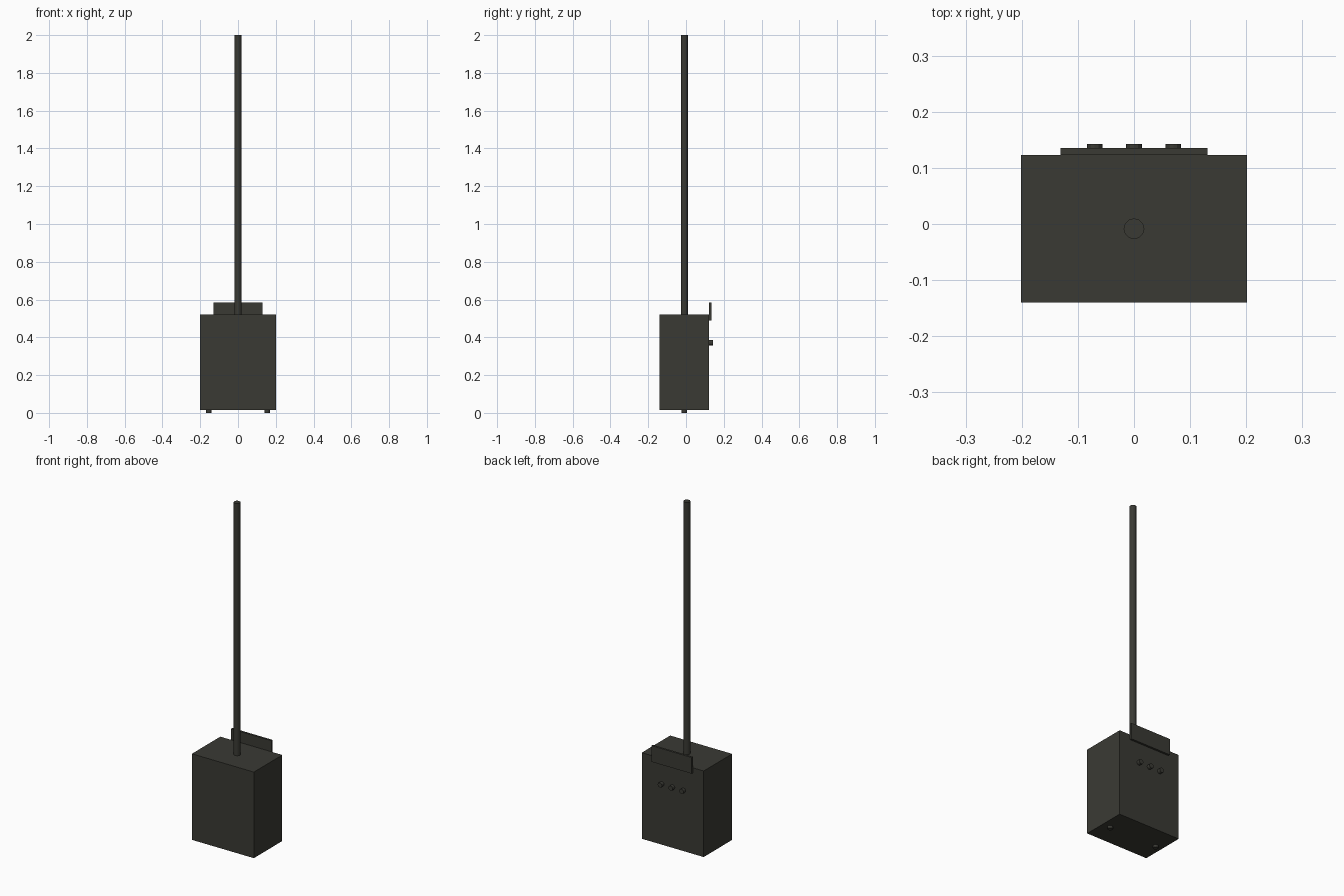
import bpy, math

if "Cube" in bpy.data.objects:
    bpy.data.objects.remove(bpy.data.objects["Cube"])

mat = bpy.data.materials.new("dark olive grey")
mat.diffuse_color = (0.042, 0.042, 0.034, 1)
mat.use_nodes = True
mat.node_tree.nodes["Principled BSDF"].inputs["Base Color"].default_value = mat.diffuse_color

CY = -0.0085  # depth centre of the case


def finish(name):
    o = bpy.context.object
    o.name = name
    o.data.materials.append(mat)
    return o


def box(name, x, y, z):
    """Box from (min, max) pairs."""
    bpy.ops.mesh.primitive_cube_add(size=1, location=[(a + b) / 2 for a, b in (x, y, z)])
    bpy.context.object.scale = [b - a for a, b in (x, y, z)]
    bpy.ops.object.transform_apply(location=False, rotation=False, scale=True)
    return finish(name)


def rod(name, r, length, loc, rot=(0, 0, 0), sides=12):
    bpy.ops.mesh.primitive_cylinder_add(vertices=sides, radius=r, depth=length,
                                        location=loc, rotation=rot)
    return finish(name)


# Main case
box("case", (-0.201, 0.201), (-0.14, 0.123), (0.015, 0.52))

# Tall mast standing on the case
rod("mast", 0.0185, 1.48, (0, CY, 1.26))

# Plate standing up behind the top edge
box("back_plate", (-0.131, 0.131), (0.123, 0.135), (0.49, 0.585))

# Three knobs on the back
for i, x in enumerate((-0.07, 0, 0.07)):
    rod(f"knob_{i + 1}", 0.014, 0.02, (x, 0.133, 0.372), (math.pi / 2, 0, 0))

# Two small feet
for side, x in (("left", -0.155), ("right", 0.155)):
    rod(f"foot_{side}", 0.014, 0.015, (x, CY, 0.0075))
